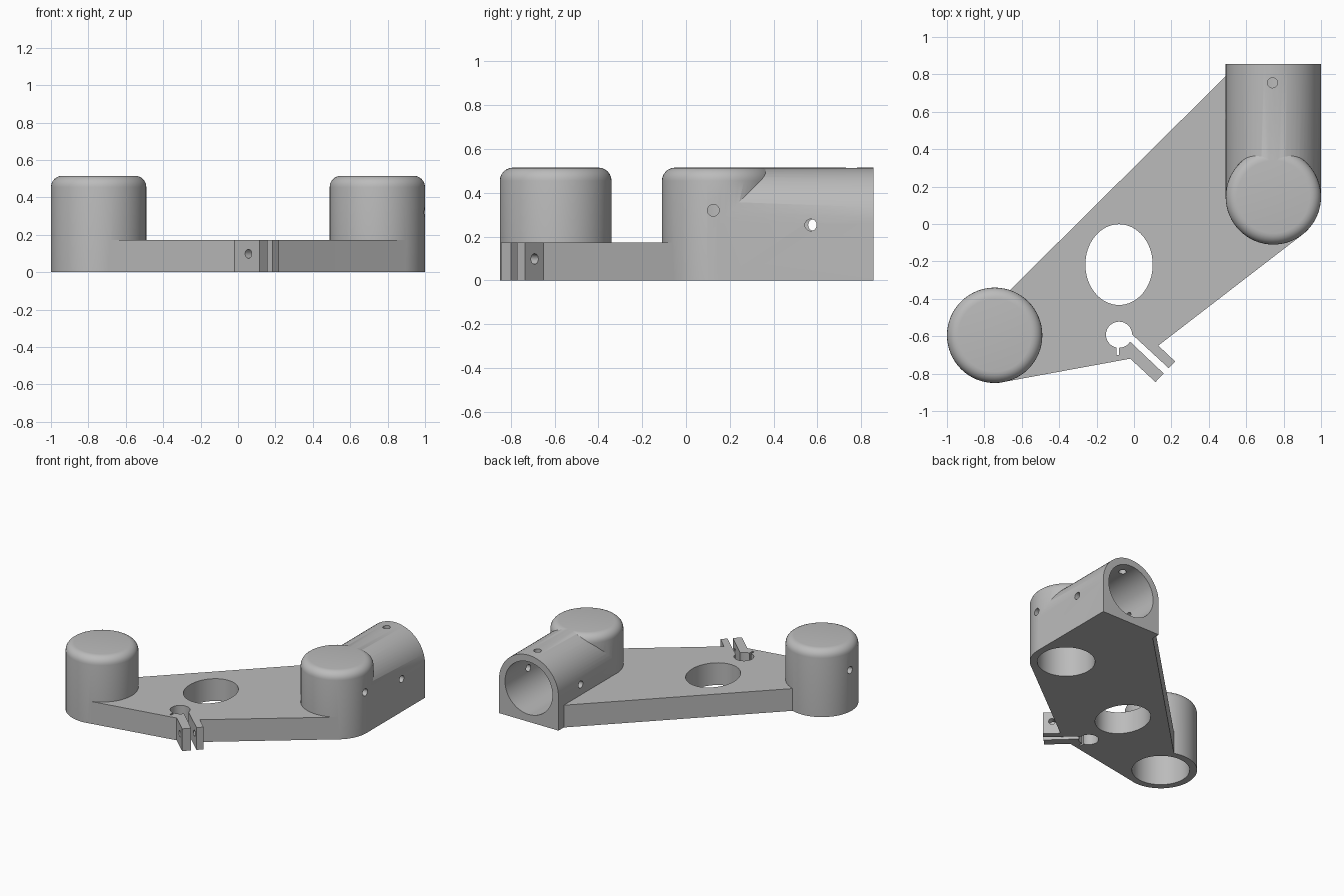
import bpy, bmesh, math
from mathutils import Vector

old = bpy.data.objects.get("Cube")
if old:
    bpy.data.objects.remove(old, do_unlink=True)

# Single plain grey finish
grey = bpy.data.materials.new("light_grey")
grey.use_nodes = True
grey.diffuse_color = (0.5, 0.5, 0.5, 1)
grey.node_tree.nodes["Principled BSDF"].inputs["Base Color"].default_value = (0.5, 0.5, 0.5, 1)


def finish(bm, name):
    bmesh.ops.recalc_face_normals(bm, faces=bm.faces)
    mesh = bpy.data.meshes.new(name)
    bm.to_mesh(mesh)
    bm.free()
    mesh.materials.append(grey)
    ob = bpy.data.objects.new(name, mesh)
    bpy.context.collection.objects.link(ob)
    return ob


def prism(name, points, offset):
    """Polygon swept along an offset vector."""
    bm = bmesh.new()
    face = bm.faces.new([bm.verts.new(p) for p in points])
    top = bmesh.ops.extrude_face_region(bm, geom=[face])["geom"]
    moved = [v for v in top if isinstance(v, bmesh.types.BMVert)]
    bmesh.ops.translate(bm, verts=moved, vec=offset)
    return finish(bm, name)


def rod(name, start, end, radius, sides=64, stretch=1):
    """Cylinder between two points, optionally oval in y."""
    a, b = Vector(start), Vector(end)
    bm = bmesh.new()
    bmesh.ops.create_cone(bm, cap_ends=True, segments=sides, radius1=radius,
                          radius2=radius, depth=(b - a).length)
    bmesh.ops.scale(bm, verts=bm.verts, vec=(1, stretch, 1))
    turn = Vector((0, 0, 1)).rotation_difference(b - a).to_matrix()
    bmesh.ops.rotate(bm, verts=bm.verts, matrix=turn)
    bmesh.ops.translate(bm, verts=bm.verts, vec=(a + b) / 2)
    return finish(bm, name)


def cup(name, x, y):
    """Upright cylinder with a rounded top rim."""
    bm = bmesh.new()
    bmesh.ops.create_cone(bm, cap_ends=True, segments=64, radius1=R, radius2=R, depth=H)
    bmesh.ops.translate(bm, verts=bm.verts, vec=(x, y, H / 2))
    rim = [e for e in bm.edges if all(v.co.z > H - 0.01 for v in e.verts)]
    bmesh.ops.bevel(bm, geom=rim, offset=0.06, segments=6, profile=0.5, affect='EDGES')
    return finish(bm, name)


def combine(body, other, operation):
    mod = body.modifiers.new("combine", 'BOOLEAN')
    mod.operation = operation
    mod.solver = 'EXACT'
    mod.object = other
    bpy.context.view_layer.objects.active = body
    bpy.ops.object.modifier_apply(modifier=mod.name)
    bpy.data.objects.remove(other, do_unlink=True)


R, H, BORE, PLATE = 0.255, 0.515, 0.203, 0.172
LEFT, RIGHT = (-0.745, -0.595), (0.745, 0.145)
AXIS_Z, BACK = 0.26, 0.855

# Plate outline, including the clamp ears at the front
outline = [(-0.70, -0.845), (-0.02, -0.72), (0.115, -0.845), (0.22, -0.735),
           (0.13, -0.65), (0.90, -0.057), (0.745, 0.145), (0.60, 0.80),
           (0.51, 0.81), (-0.72, -0.41)]
body = prism("clamp_bracket", [(x, y, 0) for x, y in outline], (0, 0, PLATE))

# Two upright cups
combine(body, cup("left_cup", *LEFT), 'UNION')
combine(body, cup("right_cup", *RIGHT), 'UNION')

# Horizontal socket: round above, square below
w = R - 0.0005
arch = [(RIGHT[0] + w, RIGHT[1], 0)]
for i in range(33):
    t = math.pi * i / 32
    arch.append((RIGHT[0] + w * math.cos(t), RIGHT[1], AXIS_Z + w * math.sin(t)))
arch.append((RIGHT[0] - w, RIGHT[1], 0))
combine(body, prism("socket", arch, (0, BACK - RIGHT[1], 0)), 'UNION')

# Bores of the cups and the socket
cutters = [rod("cup_bore", (x, y, -0.1), (x, y, 0.46), BORE) for x, y in (LEFT, RIGHT)]
cutters.append(rod("socket_bore", (RIGHT[0], 0.40, AXIS_Z), (RIGHT[0], 1, AXIS_Z), BORE))

# Oval opening and clamp hole in the plate
cutters.append(rod("oval_opening", (-0.08, -0.217, -0.1), (-0.08, -0.217, 0.4), 0.18, stretch=1.2))
cutters.append(rod("clamp_hole", (-0.08, -0.592, -0.1), (-0.08, -0.592, 0.3), 0.07, 32))

# Clamp slot, relief slit and bolt hole
slot = [(-0.045, -0.558), (0.23, -0.812), (0.20, -0.838), (-0.06, -0.592)]
slit = [(-0.093, -0.60), (-0.079, -0.60), (-0.079, -0.70), (-0.093, -0.70)]
for name, pts in (("clamp_slot", slot), ("relief_slit", slit)):
    cutters.append(prism(name, [(x, y, -0.1) for x, y in pts], (0, 0, 0.4)))
cutters.append(rod("bolt_hole", (0.02, -0.82, 0.098), (0.21, -0.66, 0.098), 0.024, 24))

# Set-screw holes through the walls
screws = [((-1.1, -0.575, 0.32), (-0.8, -0.575, 0.32)),
          ((0.8, 0.125, 0.32), (1.1, 0.125, 0.32)),
          ((0.8, 0.57, 0.253), (1.1, 0.57, 0.253)),
          ((0.4, 0.585, 0.253), (0.7, 0.585, 0.253)),
          ((0.74, 0.755, 0.3), (0.74, 0.755, 0.6))]
cutters += [rod("screw_hole", a, b, 0.027, 24) for a, b in screws]

for cutter in cutters:
    combine(body, cutter, 'DIFFERENCE')

# Smooth round walls, keep edges crisp
bpy.ops.object.select_all(action='DESELECT')
body.select_set(True)
bpy.context.view_layer.objects.active = body
bpy.ops.object.shade_smooth_by_angle(angle=math.radians(30))
